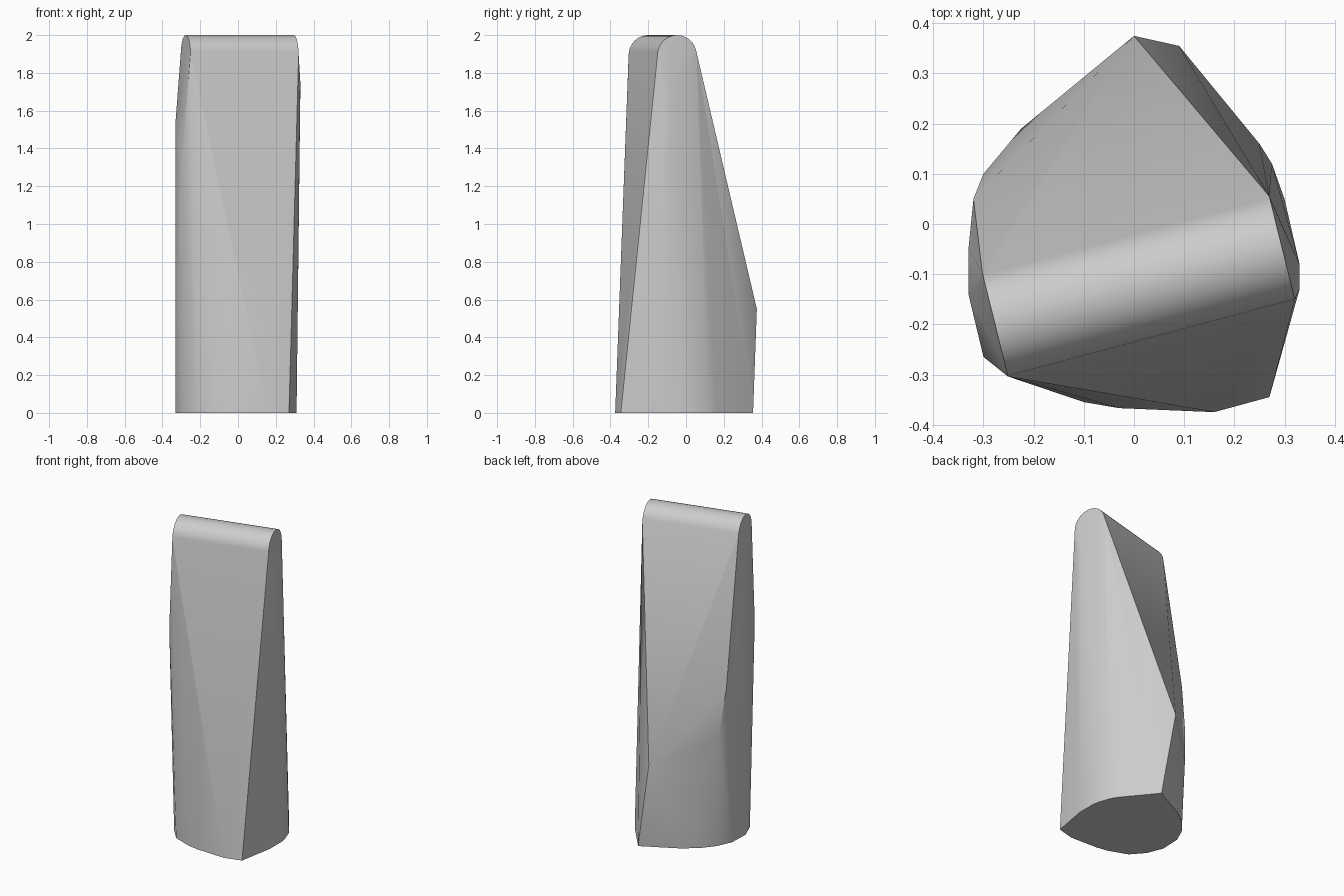
import bpy
import bmesh
from math import sin, cos, pi, radians
from mathutils import Vector

cube = bpy.data.objects.get("Cube")
if cube:
    bpy.data.objects.remove(cube, do_unlink=True)

# One plain grey
grey = bpy.data.materials.new("plain_grey")
grey.use_nodes = True
colour = (0.6, 0.6, 0.6, 1)
grey.diffuse_color = colour
grey.node_tree.nodes["Principled BSDF"].inputs["Base Color"].default_value = colour

# Base outline on the ground
base = [(.27, -.345), (.16, -.375), (-.03, -.367), (-.1, -.355), (-.22, -.31),
        (-.29, -.23), (-.33, -.13), (-.325, 0), (-.285, .09), (-.22, .17),
        (-.13, .24), (.09, .355), (.25, .16), (.275, .12), (.3, .05), (.31, 0),
        (.31, -.12)]
points = [Vector((x, y, 0)) for x, y in base]

# Corners that swell the flanks and form the rear point
points += [Vector(p) for p in [
    (0, .375, .55), (-.225, .19, .4), (-.3, .1, .7), (-.32, .05, 1.0),
    (-.33, -.05, 1.35), (-.33, -.14, 1.55), (-.3, -.265, 1.3),
    (.33, -.08, 1.7), (.33, -.13, 1.75)]]

# Half-round ridge, slightly turned in plan
ends = [Vector((-.277, -.2, 1.893)), Vector((.295, -.047, 1.893))]
across = Vector((-.24, .97, 0)).normalized()
radius = .107
steps = 20
for end in ends:
    for i in range(steps + 1):
        a = pi * i / steps
        points.append(end + across * radius * cos(a) + Vector((0, 0, radius * sin(a))))

# Solid skin stretched over the base, flanks and ridge
bm = bmesh.new()
for p in points:
    bm.verts.new(p)
hull = bmesh.ops.convex_hull(bm, input=bm.verts)
loose = {g for g in hull["geom_interior"] + hull["geom_unused"]
         if isinstance(g, bmesh.types.BMVert)}
bmesh.ops.delete(bm, geom=list(loose), context="VERTS")
bmesh.ops.dissolve_limit(bm, angle_limit=radians(.5), verts=bm.verts, edges=bm.edges)
bmesh.ops.recalc_face_normals(bm, faces=bm.faces)
mesh = bpy.data.meshes.new("tapered_block")
bm.to_mesh(mesh)
bm.free()
mesh.materials.append(grey)
block = bpy.data.objects.new("tapered_block", mesh)
bpy.context.collection.objects.link(block)

# Smooth the rounded flanks, keep the ridge ends and base crisp
bpy.ops.object.select_all(action="DESELECT")
block.select_set(True)
bpy.context.view_layer.objects.active = block
bpy.ops.object.shade_smooth_by_angle(angle=radians(20))
